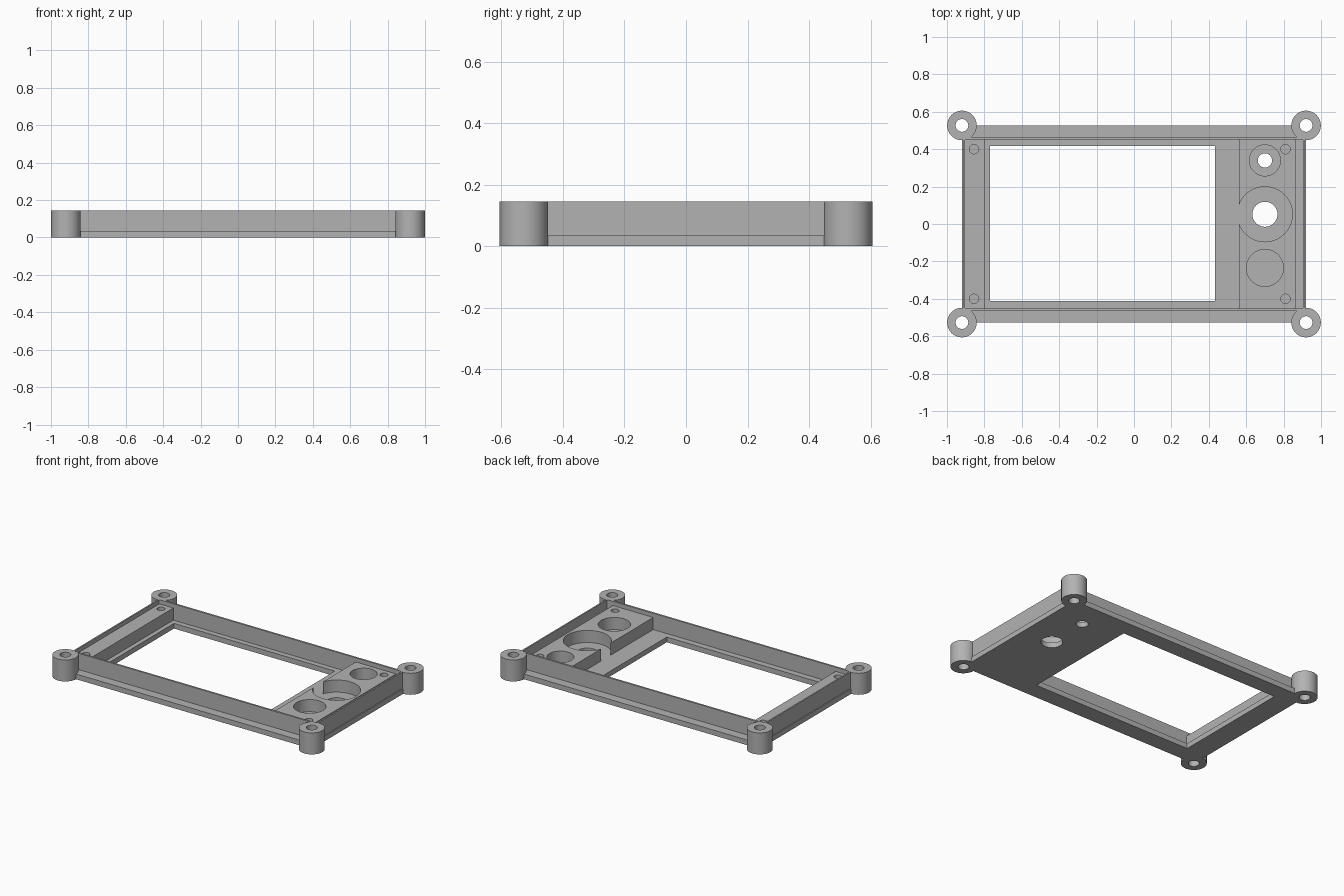
import bpy

cube = bpy.data.objects.get("Cube")
if cube:
    bpy.data.objects.remove(cube, do_unlink=True)

grey = bpy.data.materials.new("plain grey")
grey.use_nodes = True
grey.diffuse_color = (0.45, 0.45, 0.45, 1)
grey.node_tree.nodes["Principled BSDF"].inputs["Base Color"].default_value = (0.45, 0.45, 0.45, 1)

PLATE_TOP, BLOCK_TOP, HEIGHT = 0.035, 0.117, 0.145
POST_X, POST_Y = 0.92, 0.527
CORNERS = [(sx, sy) for sx in (-1, 1) for sy in (-1, 1)]


def box(name, x0, x1, y0, y1, z0, z1):
    bpy.ops.mesh.primitive_cube_add(size=1, location=((x0 + x1) / 2, (y0 + y1) / 2, (z0 + z1) / 2))
    ob = bpy.context.object
    ob.name = name
    ob.scale = (x1 - x0, y1 - y0, z1 - z0)
    bpy.ops.object.transform_apply(location=False, rotation=False, scale=True)
    ob.data.materials.append(grey)
    return ob


def cylinder(name, x, y, radius, z0, z1):
    bpy.ops.mesh.primitive_cylinder_add(vertices=64, radius=radius, depth=z1 - z0,
                                        location=(x, y, (z0 + z1) / 2))
    ob = bpy.context.object
    ob.name = name
    ob.data.materials.append(grey)
    return ob


def cut(target, *cutters):
    # subtract each cutter, then discard it
    for cutter in cutters:
        mod = target.modifiers.new("cut", "BOOLEAN")
        mod.operation = "DIFFERENCE"
        mod.solver = "EXACT"
        mod.object = cutter
        bpy.context.view_layer.objects.active = target
        bpy.ops.object.modifier_apply(modifier=mod.name)
        bpy.data.objects.remove(cutter, do_unlink=True)


def hole(x, y, radius, z0=-0.1, z1=0.3):
    return cylinder("cutter", x, y, radius, z0, z1)


# Base plate with the screen window, control holes and corner holes
plate = box("base_plate", -POST_X, POST_X, -POST_Y, POST_Y, 0, PLATE_TOP)
cut(plate, box("cutter", -0.77, 0.432, -0.412, 0.417, -0.1, 0.3),
    hole(0.7, 0.34, 0.038), hole(0.7, 0.052, 0.067),
    *[hole(sx * POST_X, sy * POST_Y, 0.05) for sx, sy in CORNERS])

# Thin rim wall standing on the plate
rim = box("rim_wall", -0.914, 0.914, -0.466, 0.466, PLATE_TOP, HEIGHT)
cut(rim, box("cutter", -0.904, 0.904, -0.453, 0.453, -0.1, 0.3))

# Raised mounting blocks at both ends, with screw holes
narrow = box("narrow_mounting_block", -0.904, -0.8, -0.453, 0.453, PLATE_TOP, BLOCK_TOP)
wide = box("control_block", 0.562, 0.863, -0.453, 0.453, PLATE_TOP, BLOCK_TOP)
for block, x in ((narrow, -0.855), (wide, 0.81)):
    cut(block, *[hole(x, y, 0.025, PLATE_TOP + 0.01) for y in (-0.4, 0.4)])

# Round control pockets; the largest breaks through the block's inner side
cut(wide, hole(0.7, 0.34, 0.083), hole(0.7, 0.052, 0.147), hole(0.7, -0.235, 0.099))

# Corner posts with through holes
posts = []
for sx, sy in CORNERS:
    name = ("back" if sy > 0 else "front") + ("_left" if sx > 0 else "_right") + "_post"
    post = cylinder(name, sx * POST_X, sy * POST_Y, 0.079, 0, HEIGHT)
    cut(post, hole(sx * POST_X, sy * POST_Y, 0.034))
    posts.append(post)

# Smooth round walls, keep edges sharp
bpy.ops.object.select_all(action="DESELECT")
for ob in [plate, rim, narrow, wide] + posts:
    ob.select_set(True)
bpy.context.view_layer.objects.active = plate
bpy.ops.object.shade_smooth_by_angle(angle=0.6)
